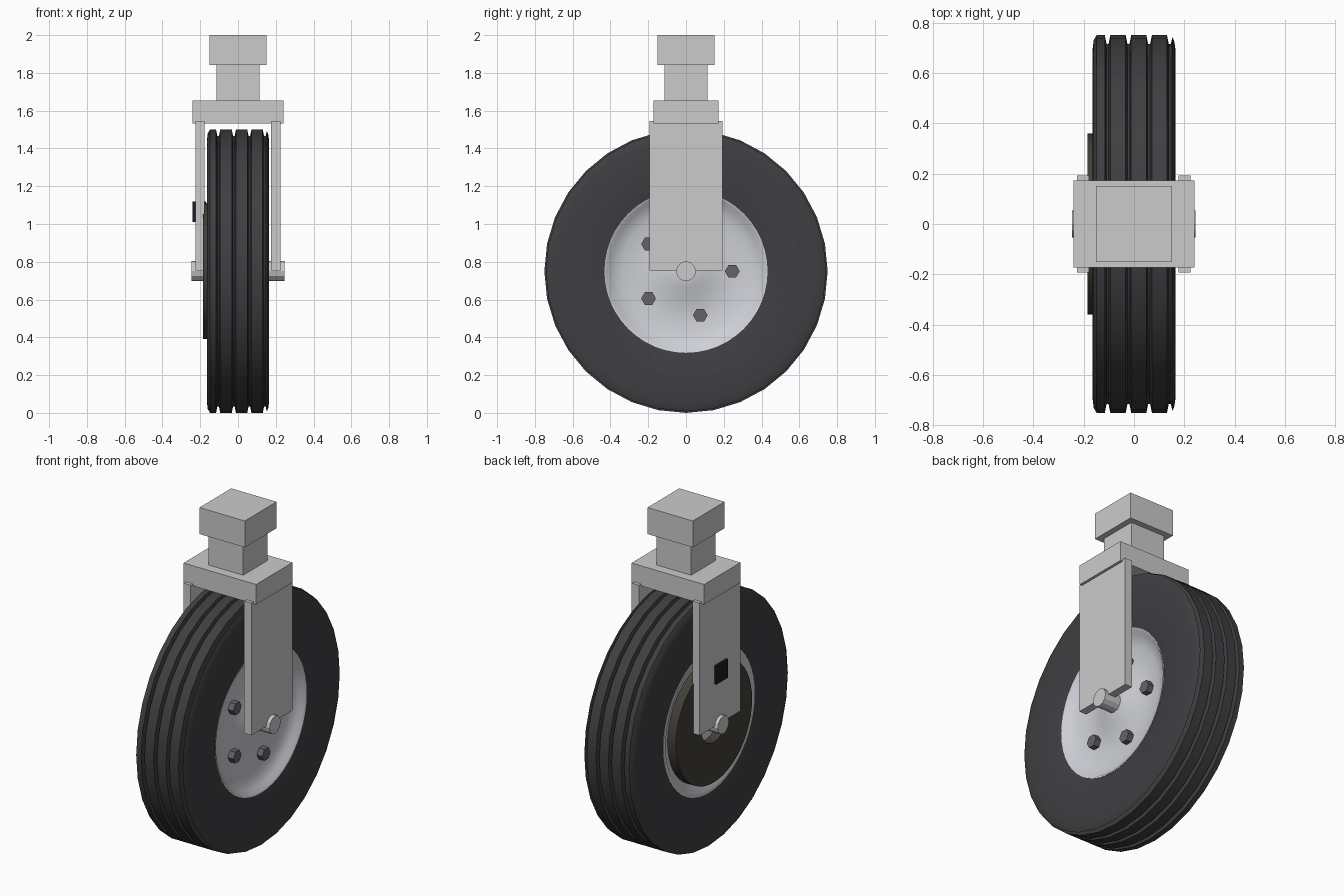
import bpy, bmesh
from math import pi, sin, cos, radians
from mathutils import Matrix

if "Cube" in bpy.data.objects:
    bpy.data.objects.remove(bpy.data.objects["Cube"])

HUB = (0, 0, 0.75)


def material(name, rgb):
    m = bpy.data.materials.new(name)
    m.diffuse_color = (*rgb, 1)
    m.use_nodes = True
    m.node_tree.nodes["Principled BSDF"].inputs["Base Color"].default_value = m.diffuse_color
    return m


rubber = material("rubber", (0.05, 0.05, 0.055))
alloy = material("alloy", (0.62, 0.63, 0.67))
brake = material("brake_metal", (0.055, 0.05, 0.04))
black = material("black", (0.012, 0.012, 0.018))
steel = material("dark_steel", (0.13, 0.13, 0.14))


def finish(name, bm, mat=None, loc=(0, 0, 0), smooth=None):
    bmesh.ops.recalc_face_normals(bm, faces=bm.faces)
    me = bpy.data.meshes.new(name)
    bm.to_mesh(me)
    bm.free()
    ob = bpy.data.objects.new(name, me)
    ob.location = loc
    bpy.context.collection.objects.link(ob)
    if mat:
        me.materials.append(mat)
    if smooth:
        bpy.ops.object.select_all(action='DESELECT')
        ob.select_set(True)
        bpy.context.view_layer.objects.active = ob
        bpy.ops.object.shade_smooth_by_angle(angle=radians(smooth))
    return ob


def box(name, x, y, z, mat=None):
    bm = bmesh.new()
    bmesh.ops.create_cube(bm, size=1)
    for v in bm.verts:
        v.co = [lo + (c + 0.5) * (hi - lo) for c, (lo, hi) in zip(v.co, (x, y, z))]
    return finish(name, bm, mat)


def revolve(name, profile, mat, closed, steps=32, smooth=35):
    """Turn an (x, radius) profile about the wheel axis."""
    bm = bmesh.new()
    vs = [bm.verts.new((x, 0, r)) for x, r in profile]
    pairs = list(zip(vs, vs[1:])) + ([(vs[-1], vs[0])] if closed else [])
    edges = [bm.edges.new(p) for p in pairs]
    bmesh.ops.spin(bm, geom=vs + edges, cent=(0, 0, 0), axis=(1, 0, 0),
                   angle=2 * pi, steps=steps, use_duplicate=False)
    bmesh.ops.remove_doubles(bm, verts=bm.verts, dist=1e-4)
    return finish(name, bm, mat, HUB, smooth)


def rod(name, x0, x1, radius, sides, mat=None, y=0, z=0):
    bm = bmesh.new()
    bmesh.ops.create_cone(bm, cap_ends=True, segments=sides, radius1=radius,
                          radius2=radius, depth=x1 - x0,
                          matrix=Matrix.Translation(((x0 + x1) / 2, y, z))
                          @ Matrix.Rotation(pi / 2, 4, 'Y'))
    return finish(name, bm, mat, HUB)


# Tyre with grooved tread
tread = [(-0.15, 0.43), (-0.16, 0.48), (-0.165, 0.58), (-0.165, 0.69), (-0.16, 0.73), (-0.148, 0.75)]
for g in (-0.105, -0.022, 0.06, 0.142):
    tread += [(g - 0.011, 0.75), (g - 0.004, 0.715), (g + 0.004, 0.715), (g + 0.011, 0.75)]
tread[-1] = (0.153, 0.742)
tread += [(0.16, 0.725), (0.165, 0.69), (0.165, 0.58), (0.16, 0.48), (0.15, 0.43)]
revolve("tyre", tread, rubber, True)

# Dished rim with raised hub
revolve("rim", [(-0.13, 0), (-0.13, 0.38), (-0.152, 0.41), (-0.152, 0.432),
                (0.152, 0.432), (0.148, 0.42), (0.125, 0.40), (0.108, 0.34),
                (0.098, 0.27), (0.1, 0.21), (0.112, 0.15), (0.13, 0.09),
                (0.14, 0.05), (0.142, 0)], alloy, False, 48, 40)

# Five hexagonal wheel bolts
for i in range(5):
    a = 2 * pi * i / 5
    rod(f"wheel_bolt_{i + 1}", 0.08, 0.135, 0.039, 6, steel, 0.245 * cos(a), 0.245 * sin(a))

# Brake disc and caliper on the left side
revolve("brake_disc", [(-0.185, 0.12), (-0.185, 0.36), (-0.13, 0.36), (-0.13, 0.12)],
        brake, True, 48)
box("brake_caliper", (-0.24, -0.17), (-0.055, 0.055), (1.01, 1.12), black)

# Axle
rod("axle", -0.247, 0.245, 0.053, 12)

# Fork and stepped mount
for side, x in (("left", (-0.226, -0.178)), ("right", (0.176, 0.224))):
    box(f"fork_leg_{side}", x, (-0.193, 0.193), (0.755, 1.545))
box("fork_crown", (-0.24, 0.24), (-0.172, 0.172), (1.533, 1.653))
box("steering_neck", (-0.115, 0.115), (-0.115, 0.115), (1.653, 1.842))
box("mount_block", (-0.15, 0.15), (-0.15, 0.15), (1.842, 2.0))
